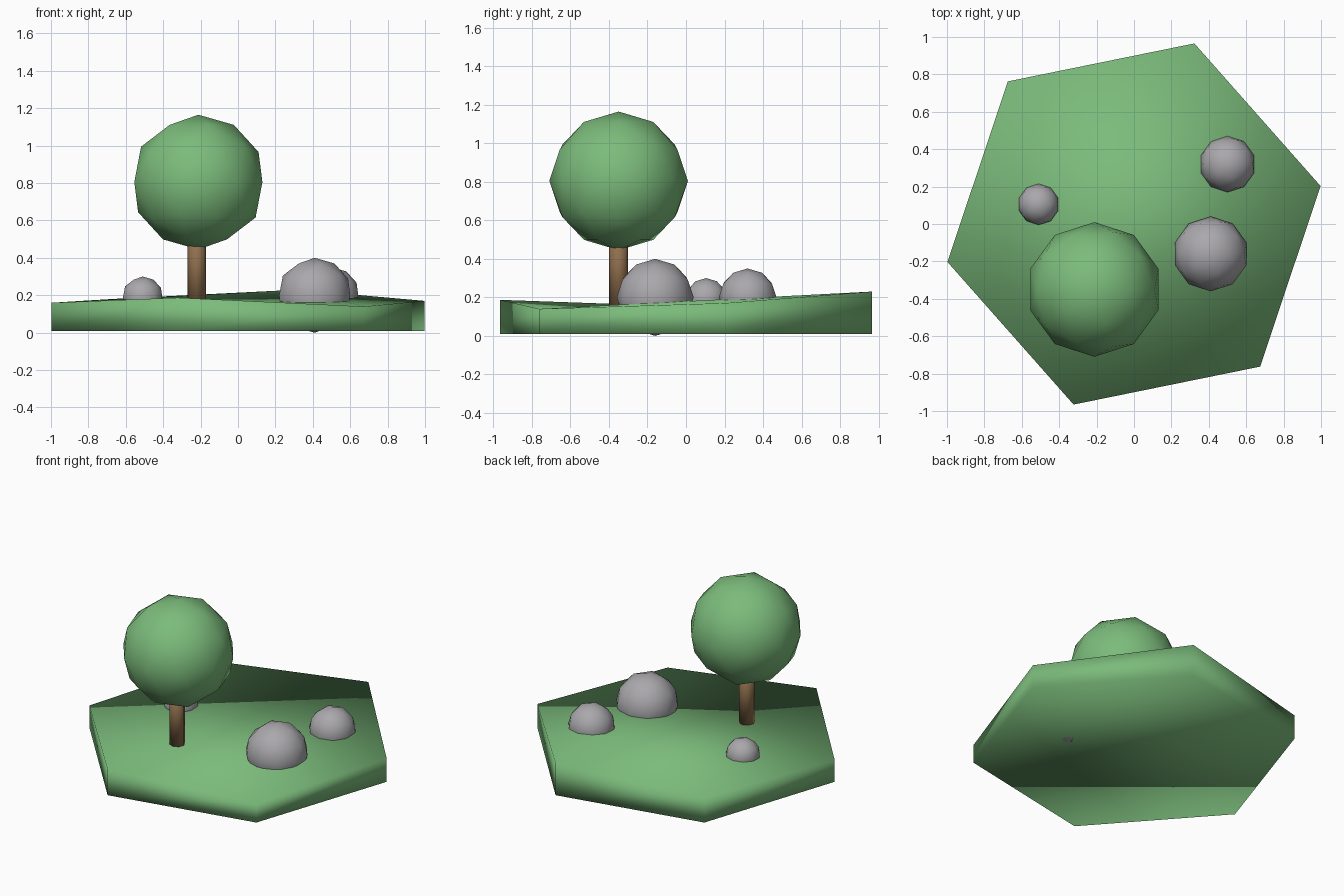
import bpy
import bmesh
from math import cos, sin, radians

cube = bpy.data.objects.get("Cube")
if cube:
    bpy.data.objects.remove(cube, do_unlink=True)


def make_material(name, rgb):
    mat = bpy.data.materials.new(name)
    mat.use_nodes = True
    colour = (*rgb, 1)
    mat.diffuse_color = colour
    bsdf = next(n for n in mat.node_tree.nodes if n.type == 'BSDF_PRINCIPLED')
    bsdf.inputs["Base Color"].default_value = colour
    return mat


green = make_material("leaf_green", (0.2, 0.5, 0.2))
brown = make_material("bark_brown", (0.28, 0.16, 0.075))
grey = make_material("stone_grey", (0.4, 0.39, 0.41))


def finish(bm, name, mat, location=(0, 0, 0)):
    """Turn a bmesh into a fully smooth shaded object."""
    bmesh.ops.recalc_face_normals(bm, faces=bm.faces)
    for face in bm.faces:
        face.smooth = True
    mesh = bpy.data.meshes.new(name)
    bm.to_mesh(mesh)
    bm.free()
    mesh.materials.append(mat)
    obj = bpy.data.objects.new(name, mesh)
    obj.location = location
    bpy.context.collection.objects.link(obj)
    return obj


def ball(name, mat, location, radius):
    bm = bmesh.new()
    bmesh.ops.create_icosphere(bm, subdivisions=2, radius=radius)
    return finish(bm, name, mat, location)


# Ground: six-sided slab with uneven corner heights
corner_heights = (0.17, 0.23, 0.18, 0.16, 0.187, 0.14)
bm = bmesh.new()
lower, upper = [], []
for i, height in enumerate(corner_heights):
    angle = radians(11.5 + 60 * i)
    x, y = 1.018 * cos(angle), 1.018 * sin(angle)
    lower.append(bm.verts.new((x, y, 0.01)))
    upper.append(bm.verts.new((x, y, height)))
bm.faces.new(upper)
bm.faces.new(lower[::-1])
for i in range(6):
    j = (i + 1) % 6
    bm.faces.new((lower[i], lower[j], upper[j], upper[i]))
finish(bm, "ground", green)

# Tree trunk
bm = bmesh.new()
bmesh.ops.create_cone(bm, cap_ends=True, segments=8,
                      radius1=0.05, radius2=0.05, depth=0.4)
finish(bm, "tree_trunk", brown, (-0.22, -0.35, 0.36))

# Tree crown
ball("tree_crown", green, (-0.212, -0.35, 0.805), 0.36)

# Rocks, half sunk into the ground
ball("large_rock", grey, (0.41, -0.16, 0.2), 0.2)
ball("medium_rock", grey, (0.5, 0.32, 0.2), 0.15)
ball("small_rock", grey, (-0.51, 0.105, 0.19), 0.11)
